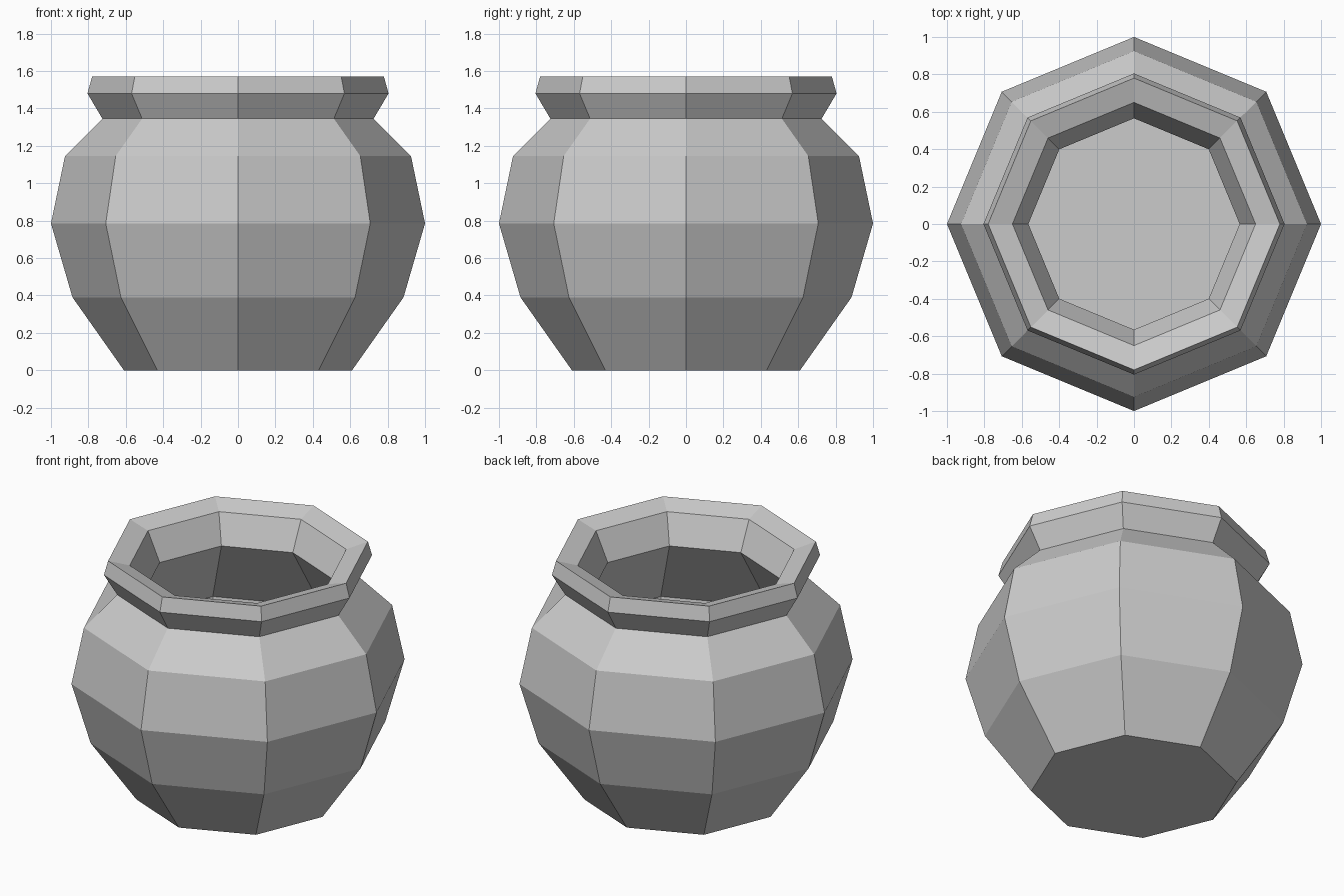
import bpy, bmesh
from math import cos, sin, pi

if "Cube" in bpy.data.objects:
    bpy.data.objects.remove(bpy.data.objects["Cube"])

SIDES = 8

# Closed wall section (radius, height): outside going up, then inside going down
profile = [
    (0.61, 0.0), (0.885, 0.39), (1.0, 0.785), (0.925, 1.145),
    (0.725, 1.345), (0.805, 1.48), (0.78, 1.57),
    (0.65, 1.53), (0.565, 1.345), (0.86, 0.88), (0.76, 0.43), (0.58, 0.1),
]

bm = bmesh.new()

# Octagonal rings with corners on the axes
rings = [[bm.verts.new((r * cos(2 * pi * i / SIDES), r * sin(2 * pi * i / SIDES), z))
          for i in range(SIDES)] for r, z in profile]

# Walls, rim and neck
for low, high in zip(rings, rings[1:]):
    for i in range(SIDES):
        j = (i + 1) % SIDES
        bm.faces.new((low[i], low[j], high[j], high[i]))

# Underside and inner floor
bm.faces.new(rings[0][::-1])
bm.faces.new(rings[-1])

bmesh.ops.recalc_face_normals(bm, faces=bm.faces)
mesh = bpy.data.meshes.new("pot")
bm.to_mesh(mesh)
bm.free()
bpy.context.collection.objects.link(bpy.data.objects.new("pot", mesh))
